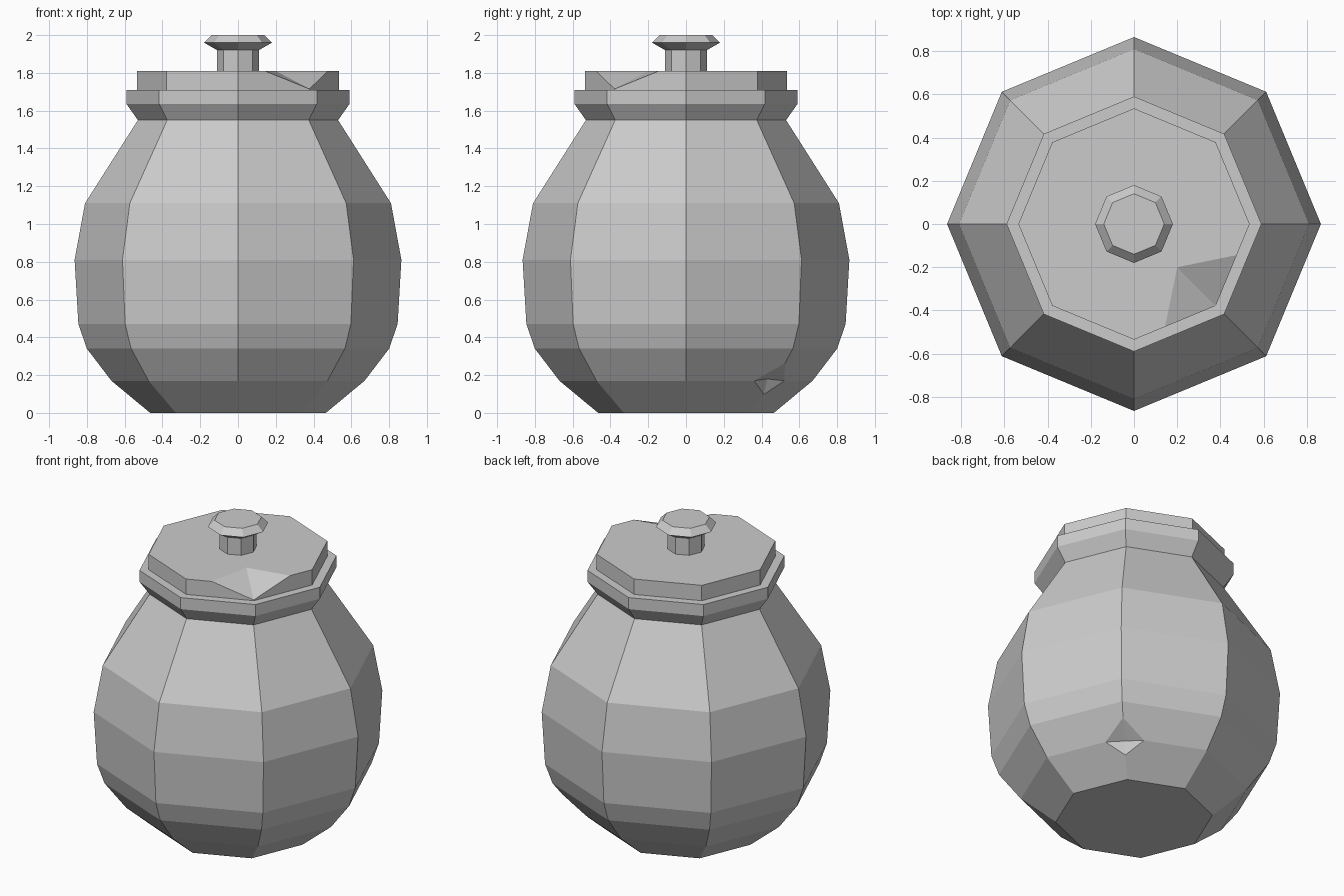
import bpy, bmesh, math
from mathutils import Vector

cube = bpy.data.objects.get("Cube")
if cube:
    bpy.data.objects.remove(cube, do_unlink=True)

SIDES = 8

clay = bpy.data.materials.new("grey_clay")
clay.use_nodes = True
GREY = (0.6, 0.6, 0.6, 1)
clay.diffuse_color = GREY
clay.node_tree.nodes["Principled BSDF"].inputs["Base Color"].default_value = GREY


def turned(profile):
    """Closed octagonal solid from (radius, height) pairs, bottom to top."""
    bm = bmesh.new()
    rings = []
    for r, z in profile:
        angles = [math.tau * i / SIDES for i in range(SIDES)]
        rings.append([bm.verts.new((r * math.cos(a), r * math.sin(a), z)) for a in angles])
    for low, high in zip(rings, rings[1:]):
        for i in range(SIDES):
            j = (i + 1) % SIDES
            bm.faces.new((low[i], low[j], high[j], high[i]))
    bm.faces.new(rings[0][::-1])
    bm.faces.new(rings[-1])
    return bm, rings


def point_on_edge(a, b, t):
    """New vertex on the edge a-b, a fraction t of the way from a."""
    edge = next(e for e in a.link_edges if e.other_vert(a) is b)
    return bmesh.utils.edge_split(edge, a, t)[1]


def shared_face(*verts):
    return next(f for f in verts[0].link_faces if all(v in f.verts for v in verts))


def finish(name, bm):
    bmesh.ops.recalc_face_normals(bm, faces=bm.faces)
    mesh = bpy.data.meshes.new(name)
    bm.to_mesh(mesh)
    bm.free()
    mesh.materials.append(clay)
    obj = bpy.data.objects.new(name, mesh)
    bpy.context.collection.objects.link(obj)
    return obj


# Jar body with flared rim
bm, rings = turned([(0.465, 0), (0.67, 0.17), (0.8, 0.34), (0.845, 0.47),
                    (0.865, 0.81), (0.81, 1.11), (0.53, 1.55),
                    (0.59, 1.635), (0.59, 1.71)])

# Small dent on a lower corner at the back
corner = rings[1][1]
around = [(rings[1][2], 0.24), (rings[2][1], 0.55), (rings[1][0], 0.24), (rings[0][1], 0.42)]
points = [point_on_edge(corner, v, t) for v, t in around]
for a, b in zip(points, points[1:] + points[:1]):
    bmesh.utils.face_split(shared_face(corner, a, b), a, b)
corner.co = Vector((0.43, 0.43, 0.18))
finish("jar_body", bm)

# Lid with a chipped front corner
bm, rings = turned([(0.535, 1.71), (0.535, 1.81)])
top = rings[1]
chip = top[-1]
a = point_on_edge(chip, top[0], 0.62)
b = point_on_edge(chip, top[-2], 0.62)
face = shared_face(a, chip, b)
bmesh.utils.face_split(face, a, b, coords=[Vector((0.2, -0.2, 1.81))])
inner = next(v for v in bm.verts if (v.co - Vector((0.2, -0.2, 1.81))).length < 0.01)
bmesh.utils.face_split(shared_face(inner, chip), inner, chip)
chip.co.z = 1.715
finish("lid", bm)

# Knob on its stem
bm, rings = turned([(0.11, 1.81), (0.11, 1.92), (0.18, 1.96), (0.14, 2.0)])
finish("lid_knob", bm)
